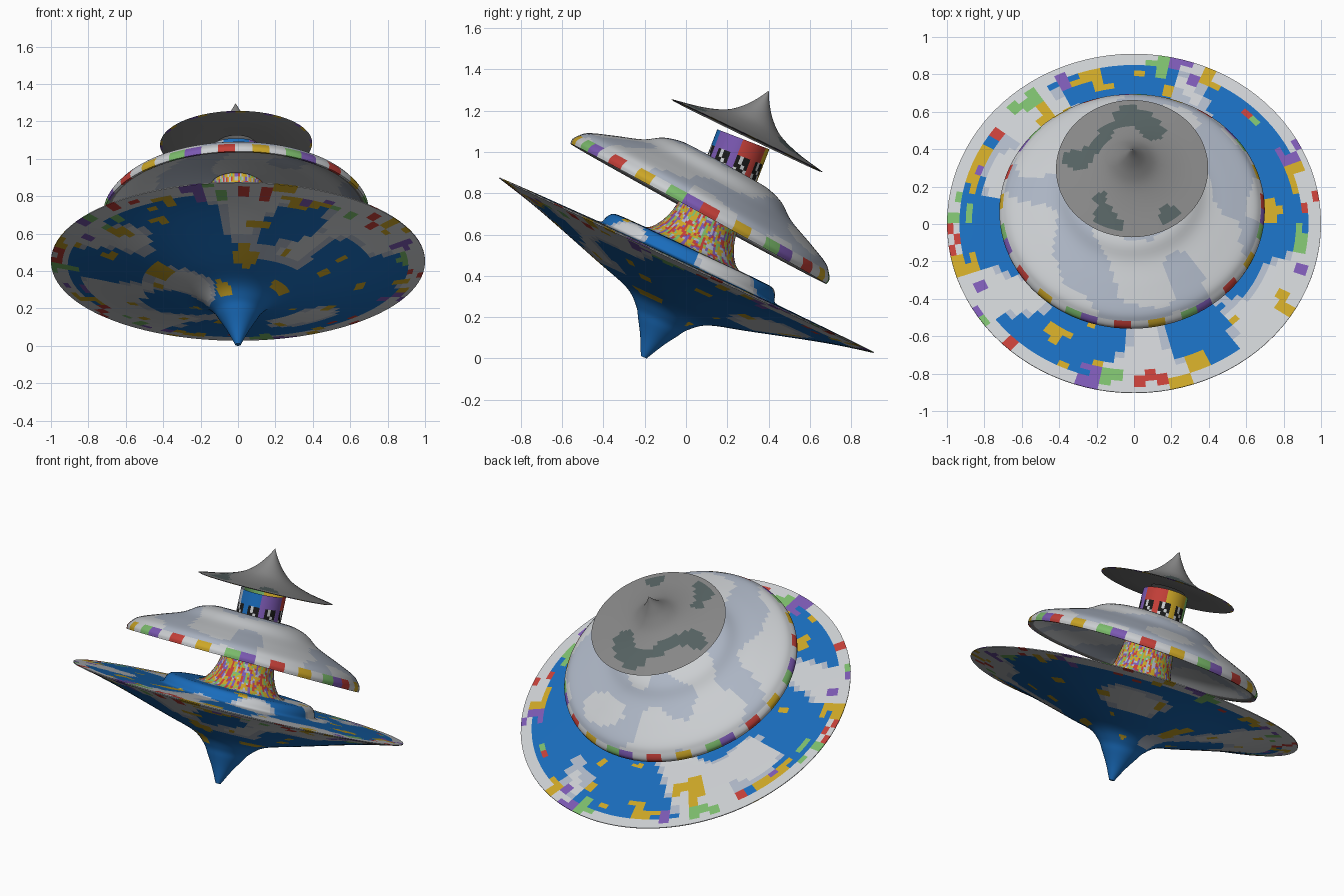
import bpy, bmesh, math, random
from mathutils import Matrix, Vector, noise

if "Cube" in bpy.data.objects:
    bpy.data.objects.remove(bpy.data.objects["Cube"])

random.seed(4)
SIDES = 96


def material(name, rgb):
    m = bpy.data.materials.new(name)
    m.diffuse_color = (*rgb, 1)
    m.use_nodes = True
    m.node_tree.nodes["Principled BSDF"].inputs["Base Color"].default_value = m.diffuse_color
    return m


COLOURS = {n: material(n, c) for n, c in {
    "blue": (0.01, 0.15, 0.5), "white": (0.6, 0.62, 0.64), "pale": (0.42, 0.47, 0.56),
    "grey": (0.24, 0.24, 0.24), "yellow": (0.6, 0.38, 0.02), "red": (0.55, 0.05, 0.04),
    "green": (0.2, 0.5, 0.15), "purple": (0.2, 0.1, 0.45), "black": (0.01, 0.01, 0.01),
    "slate": (0.09, 0.12, 0.12),
}.items()}
NAMES = list(COLOURS)


def curve(pts, steps=5):
    """Smooth Catmull-Rom line through (radius, height) points."""
    p = [Vector(q) for q in pts]
    p = [2 * p[0] - p[1]] + p + [2 * p[-1] - p[-2]]
    out = []
    for a, b, c, d in zip(p, p[1:], p[2:], p[3:]):
        for k in range(steps):
            t = k / steps
            out.append(0.5 * (2 * b + (c - a) * t + (2 * a - 5 * b + 4 * c - d) * t * t
                              + (3 * b - a - 3 * c + d) * t ** 3))
    return [(max(v.x, 0), v.y) for v in out] + [tuple(pts[-1])]


def lathe(name, profile, origin, tilt, paint, roll=0):
    """Turn a bottom-to-top profile and tilt it towards the back."""
    bm = bmesh.new()
    rings = []
    for r, h in profile:
        if r < 1e-4:
            rings.append([bm.verts.new((0, 0, h))] * SIDES)
        else:
            rings.append([bm.verts.new((r * math.cos(2 * math.pi * i / SIDES),
                                        r * math.sin(2 * math.pi * i / SIDES), h))
                          for i in range(SIDES)])
    for lo, hi in zip(rings, rings[1:]):
        for i in range(SIDES):
            j = (i + 1) % SIDES
            vs = list(dict.fromkeys((lo[i], lo[j], hi[j], hi[i])))
            if len(vs) > 2:
                f = bm.faces.new(vs)
                c = f.calc_center_median()
                f.material_index = NAMES.index(paint(c, math.hypot(c.x, c.y), i))
    bmesh.ops.recalc_face_normals(bm, faces=bm.faces)
    mesh = bpy.data.meshes.new(name)
    bm.to_mesh(mesh)
    bm.free()
    for m in COLOURS.values():
        mesh.materials.append(m)
    ob = bpy.data.objects.new(name, mesh)
    bpy.context.collection.objects.link(ob)
    ob.matrix_world = (Matrix.Translation(origin) @ Matrix.Rotation(math.radians(roll), 4, 'Y')
                       @ Matrix.Rotation(math.radians(-tilt), 4, 'X'))
    bpy.ops.object.select_all(action='DESELECT')
    bpy.context.view_layer.objects.active = ob
    ob.select_set(True)
    bpy.ops.object.shade_smooth_by_angle(angle=math.radians(35))
    return ob


def sky(c, r, i):
    if r > 0.85 and noise.noise(c * 13) > 0.15:
        return ("red", "yellow", "purple", "green")[i // 3 % 4]
    if r > 0.92:
        return "white"
    if r < 0.15:
        return "blue"
    if noise.noise(c * 7 + Vector((5, 2, 0))) > 0.45:
        return "yellow"
    n = noise.noise(c * 3.2)
    return "white" if n > 0.17 else "pale" if n > 0.08 else "blue"


def roof_paint(c, r, i):
    if c.z < 0.19 - 0.26 * r and r < 0.69:
        return "grey"
    if r > 0.69:
        return ("red", "white", "yellow", "white", "green", "purple", "white")[i // 2 % 7]
    return "pale" if noise.noise(c * 4) > 0.35 * r - 0.1 else "white"


def cap_paint(c, r, i):
    if r > 0.392:
        return ("yellow", "grey", "grey", "purple")[i // 2 % 4]
    dark = c.z > 0.01 and 0.12 < r and noise.noise(c * 5) > 0.25
    return "slate" if dark else "grey"


def streaks(c, r, i):
    k = noise.noise(Vector((math.cos(i * 0.0654) * 9, math.sin(i * 0.0654) * 9, c.z * 14)))
    return ("yellow", "green", "yellow", "pale", "purple", "red")[int(k * 9 + 12) % 6]


def blocks(c, r, i):
    """Colour sectors with black and white patches."""
    if 0.0 < c.z < 0.1 and i // 4 % 3 != 2:
        return "black" if (i // 2 + int(c.z * 30)) % 3 else "white"
    return ("red", "yellow", "green", "pale", "blue", "purple")[i // 16]


BASE = (0, -0.205, 0.006)

# lower spinning-top disc with its raised hub
under = curve([(0.015, 0), (0.058, 0.085), (0.103, 0.158), (0.14, 0.212), (0.22, 0.272),
               (0.40, 0.326), (0.69, 0.412), (0.85, 0.455), (1.0, 0.489)])
top = curve([(1.0, 0.494), (0.8, 0.499), (0.6, 0.502), (0.48, 0.504)], 6)
hub = curve([(0.48, 0.504), (0.46, 0.512), (0.45, 0.54), (0.43, 0.565), (0.39, 0.573),
             (0.26, 0.575)], 3)
lathe("lower_disc", [(0, 0)] + under + top[:-1] + hub, BASE, 25, sky)

# flared neck under the middle roof
lathe("lower_neck", curve([(0.27, 0.572), (0.23, 0.59), (0.197, 0.632), (0.172, 0.69),
                           (0.16, 0.75), (0.15, 0.83), (0.145, 0.95)]),
      (0, -0.213, 0.006), 25, streaks)

# hollow middle roof
inner = curve([(0.13, 0.185), (0.3, 0.14), (0.45, 0.095), (0.6, 0.055), (0.695, 0)])
outer = curve([(0.707, 0), (0.709, 0.025), (0.69, 0.055), (0.65, 0.09), (0.54, 0.136),
               (0.41, 0.187), (0.325, 0.243), (0.23, 0.27), (0.16, 0.265), (0.06, 0.25)])
lathe("middle_roof", inner + outer, (-0.01, 0.06, 0.70), 28.7, roof_paint, -0.8)

# short patterned neck under the cap
lathe("upper_neck", [(0.142, -0.08 + 0.02 * k) if k < 4 else (0.135, -0.08 + 0.02 * k)
                     for k in range(14)], (-0.01, 0.213, 0.893), 21, blocks)

# pointed cap
lathe("top_cap", [(0.1, 0.004), (0.2, 0.002), (0.395, -0.002)]
      + curve([(0.407, 0.002), (0.26, 0.031), (0.15, 0.07), (0.083, 0.122), (0.033, 0.185), (0, 0.243)]),
      (-0.01, 0.295, 1.0775), 25.7, cap_paint, -0.8)
